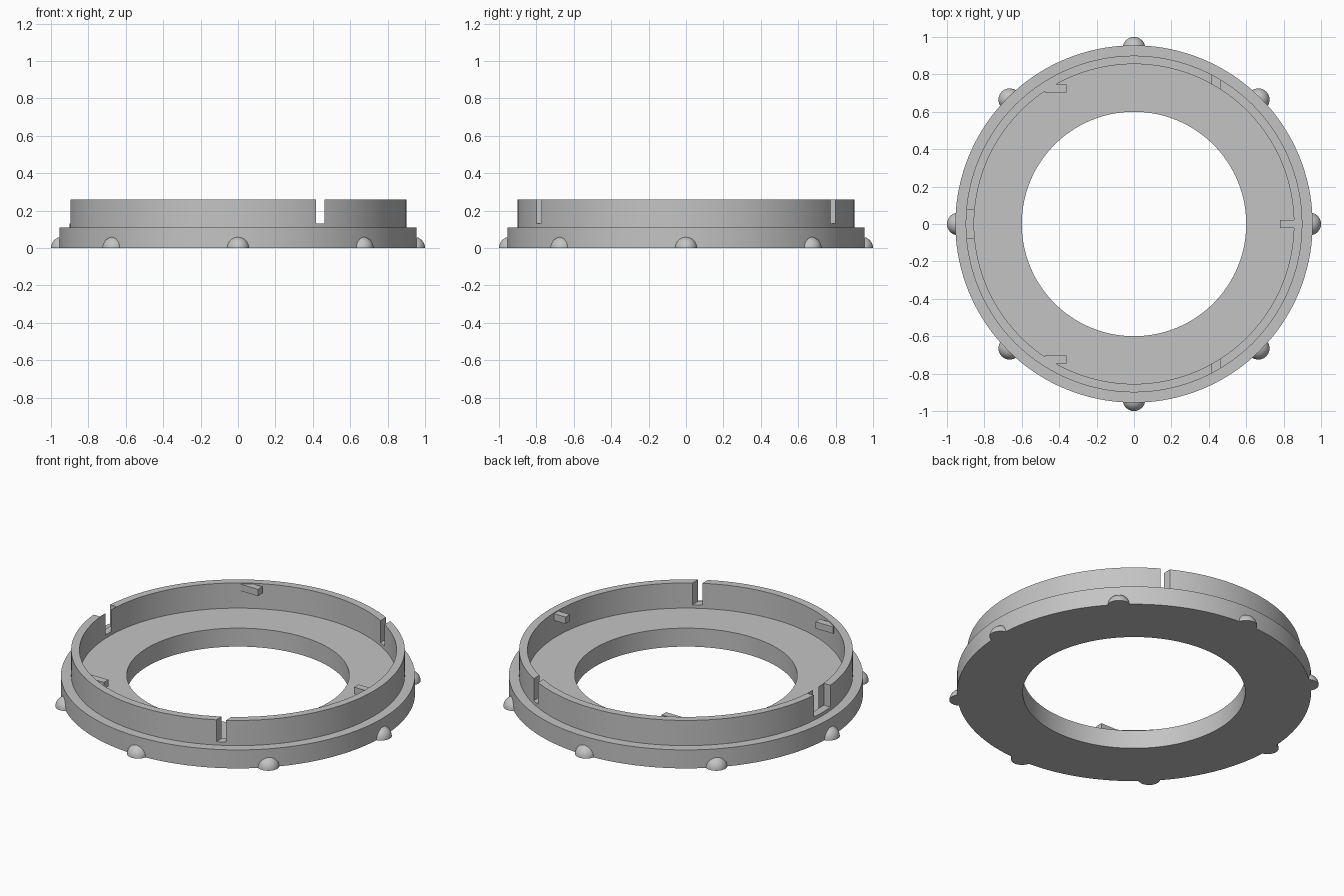
import bpy, bmesh, math
from mathutils import Matrix

if "Cube" in bpy.data.objects:
    bpy.data.objects.remove(bpy.data.objects["Cube"])

grey = bpy.data.materials.new("plain_grey")
grey.diffuse_color = (0.55, 0.55, 0.55, 1)
grey.use_nodes = True
grey.node_tree.nodes["Principled BSDF"].inputs["Base Color"].default_value = grey.diffuse_color
SEG = 160


def add_object(name, bm, smooth=True):
    bmesh.ops.recalc_face_normals(bm, faces=bm.faces)
    mesh = bpy.data.meshes.new(name)
    bm.to_mesh(mesh)
    bm.free()
    mesh.materials.append(grey)
    ob = bpy.data.objects.new(name, mesh)
    bpy.context.collection.objects.link(ob)
    if smooth:
        shade(ob)
    return ob


def shade(ob):
    bpy.ops.object.select_all(action='DESELECT')
    ob.select_set(True)
    bpy.context.view_layer.objects.active = ob
    bpy.ops.object.shade_smooth_by_angle(angle=math.radians(30))


def box(name, x, y, z0, z1, sx, sy):
    bm = bmesh.new()
    bmesh.ops.create_cube(bm, size=1, matrix=Matrix.Translation((x, y, (z0 + z1) / 2))
                          @ Matrix.Diagonal((sx, sy, z1 - z0, 1)))
    return add_object(name, bm, False)


# Ring body: flat flange with an upright wall, spun from one closed profile
profile = [(.6, 0), (.955, 0), (.955, .11), (.9, .11),
           (.9, .26), (.855, .26), (.855, .11), (.6, .11)]
bm = bmesh.new()
loops = []
for i in range(SEG):
    a = 2 * math.pi * i / SEG
    loops.append([bm.verts.new((r * math.cos(a), r * math.sin(a), z)) for r, z in profile])
n = len(profile)
for i in range(SEG):
    p, q = loops[i], loops[(i + 1) % SEG]
    for j in range(n):
        k = (j + 1) % n
        bm.faces.new((p[j], q[j], q[k], p[k]))
body = add_object("ring_body", bm, False)

# Three slots cut into the wall (boxes all share one orientation)
for deg in (60, 180, 300):
    a = math.radians(deg)
    cutter = box("slot_cutter", .8775 * math.cos(a), .8775 * math.sin(a), .13, .4, .046, .155)
    cutter.hide_render = True
    mod = body.modifiers.new("slot", 'BOOLEAN')
    mod.operation = 'DIFFERENCE'
    mod.solver = 'EXACT'
    mod.object = cutter
    bpy.context.view_layer.objects.active = body
    bpy.ops.object.modifier_apply(modifier=mod.name)
    bpy.data.objects.remove(cutter)
shade(body)

# Three small pegs inside the wall, near its top
for i, deg in enumerate((0, 120, 240)):
    a = math.radians(deg)
    box(f"inner_peg_{i + 1}", .837 * math.cos(a), .837 * math.sin(a), .215, .255, .115, .042)

# Eight half-ball grip bumps around the flange
for i in range(8):
    a = math.pi / 4 * i
    bm = bmesh.new()
    bmesh.ops.create_uvsphere(bm, u_segments=32, v_segments=16, radius=.06)
    cut = bmesh.ops.bisect_plane(bm, geom=bm.verts[:] + bm.edges[:] + bm.faces[:],
                                 plane_co=(0, 0, 0), plane_no=(0, 0, -1), clear_outer=True)
    bmesh.ops.holes_fill(bm, edges=[e for e in bm.edges if e.is_boundary], sides=0)
    bmesh.ops.translate(bm, verts=bm.verts, vec=(.94 * math.cos(a), .94 * math.sin(a), 0))
    add_object(f"grip_bump_{i + 1}", bm)
